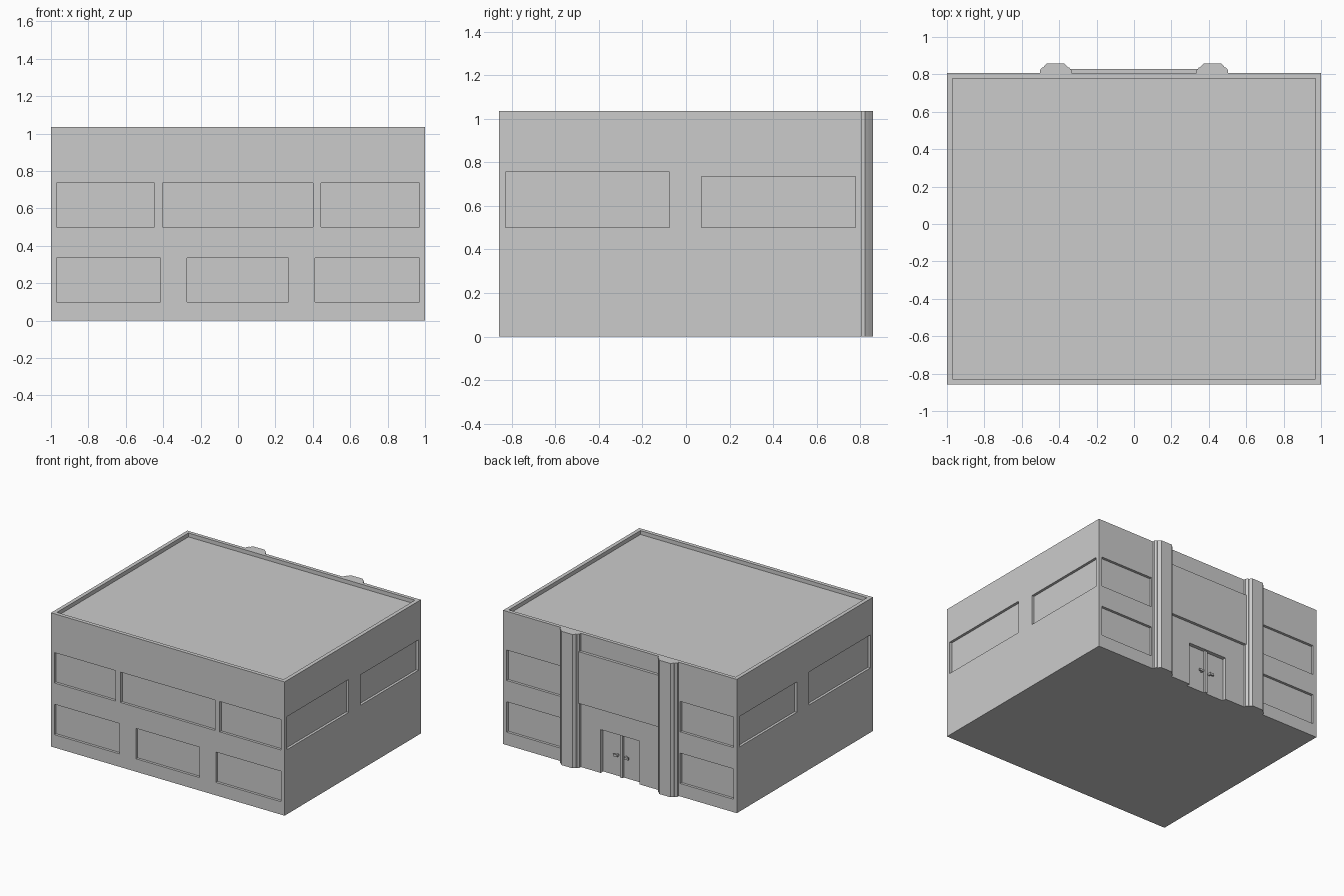
import bpy
import bmesh
from mathutils import Matrix, Vector

if "Cube" in bpy.data.objects:
    bpy.data.objects.remove(bpy.data.objects["Cube"])

H = 1.035                 # total height
FRONT, BACK = -0.858, 0.807
DEPTH = 0.02              # window recess
OUT = 0.05                # how far cutters stick out of the walls


def add_box(bm, x, y, z):
    """Add a box given (min, max) on each axis."""
    lo = Vector((x[0], y[0], z[0]))
    hi = Vector((x[1], y[1], z[1]))
    m = Matrix.Translation((lo + hi) / 2) @ Matrix.Diagonal((*(hi - lo), 1))
    bmesh.ops.create_cube(bm, size=1, matrix=m)


def finish(bm, name):
    bmesh.ops.recalc_face_normals(bm, faces=bm.faces)
    mesh = bpy.data.meshes.new(name)
    bm.to_mesh(mesh)
    bm.free()
    ob = bpy.data.objects.new(name, mesh)
    bpy.context.collection.objects.link(ob)
    return ob


def box(name, x, y, z):
    bm = bmesh.new()
    add_box(bm, x, y, z)
    return finish(bm, name)


# building body
body = box("building_body", (-1, 1), (FRONT, BACK), (0, H))

# recesses: roof, windows and doorway
cut = bmesh.new()
add_box(cut, (-0.97, 0.97), (-0.828, 0.779), (H - 0.03, H + OUT))
LOW, HIGH = (0.1, 0.335), (0.5, 0.735)

front_windows = [(LOW, [(-0.97, -0.415), (-0.272, 0.27), (0.412, 0.97)]),
                 (HIGH, [(-0.97, -0.447), (-0.404, 0.402), (0.444, 0.97)])]
for z, spans in front_windows:
    for x in spans:
        add_box(cut, x, (FRONT - OUT, FRONT + DEPTH), z)

for s in (-1, 1):
    x = sorted((s * (1 - DEPTH), s * (1 + OUT)))
    add_box(cut, x, (-0.828, -0.075), (0.5, 0.755))
    add_box(cut, x, (0.072, 0.777), HIGH)
    for z in (LOW, HIGH):
        add_box(cut, sorted((s * 0.515, s * 0.97)), (BACK - DEPTH, BACK + OUT), z)

DOOR_Y = BACK - 0.03
add_box(cut, (-0.165, 0.165), (DOOR_Y, BACK + OUT), (-OUT, 0.335))
cutter = finish(cut, "recess_cutter")
cutter.hide_render = True

mod = body.modifiers.new("recesses", 'BOOLEAN')
mod.operation = 'DIFFERENCE'
mod.solver = 'EXACT'
mod.object = cutter
bpy.context.view_layer.objects.active = body
bpy.ops.object.modifier_apply(modifier=mod.name)
bpy.data.objects.remove(cutter)

# raised panel above the entrance
box("entrance_panel", (-0.34, 0.34), (BACK - 0.01, 0.829), (0.5, 0.9))

# stepped pillars either side of the entrance
half = [(0.084, BACK - 0.01), (0.084, 0.822), (0.071, 0.838),
        (0.066, 0.838), (0.047, 0.858)]
profile = half + [(-x, y) for x, y in reversed(half)]
for s, side in ((-1, "left"), (1, "right")):
    bm = bmesh.new()
    base = bm.faces.new([bm.verts.new((s * 0.419 + x, y, 0)) for x, y in profile])
    ext = bmesh.ops.extrude_face_region(bm, geom=[base], use_keep_orig=True)
    top = [v for v in ext["geom"] if isinstance(v, bmesh.types.BMVert)]
    bmesh.ops.translate(bm, verts=top, vec=(0, 0, H))
    finish(bm, side + "_pillar")

# double door: centre post and handles
box("door_post", (-0.012, 0.012), (DOOR_Y - 0.01, DOOR_Y + 0.015), (0, 0.335))
for s, side in ((-1, "left"), (1, "right")):
    bm = bmesh.new()
    add_box(bm, sorted((s * 0.03, s * 0.065)), (DOOR_Y + 0.012, DOOR_Y + 0.024), (0.155, 0.172))
    add_box(bm, sorted((s * 0.03, s * 0.042)), (DOOR_Y - 0.005, DOOR_Y + 0.012), (0.155, 0.172))
    finish(bm, side + "_door_handle")
